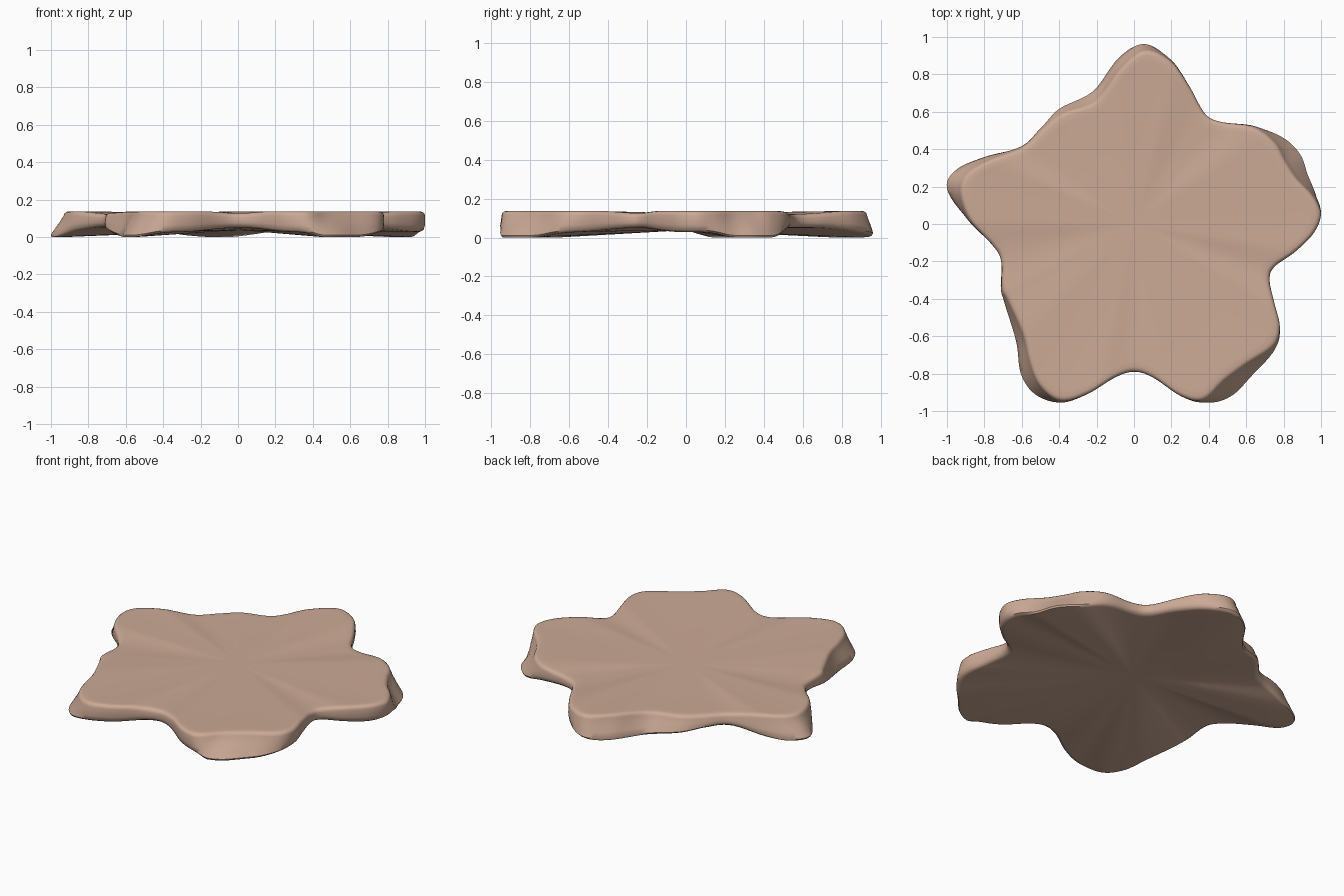
import bpy, bmesh, math
from mathutils import Vector

if "Cube" in bpy.data.objects:
    bpy.data.objects.remove(bpy.data.objects["Cube"])

# Outer silhouette (x, y), going clockwise from the top lobe
outline = [
    (0.06, 0.965), (0.2, 0.88), (0.3, 0.73), (0.38, 0.59), (0.47, 0.545), (0.65, 0.525),
    (0.8, 0.46), (0.89, 0.37), (0.93, 0.26), (0.98, 0.15), (1.0, 0.05), (0.96, -0.05),
    (0.86, -0.15), (0.75, -0.23), (0.725, -0.3), (0.75, -0.42), (0.78, -0.55), (0.76, -0.67),
    (0.64, -0.8), (0.52, -0.92), (0.38, -0.96), (0.25, -0.92), (0.1, -0.82), (0, -0.79),
    (-0.1, -0.82), (-0.25, -0.91), (-0.4, -0.96), (-0.53, -0.91), (-0.605, -0.8),
    (-0.63, -0.63), (-0.695, -0.43), (-0.715, -0.35), (-0.71, -0.2), (-0.76, -0.11),
    (-0.9, 0.03), (-1.0, 0.19), (-0.95, 0.29), (-0.8, 0.36), (-0.6, 0.42), (-0.5, 0.52),
    (-0.4, 0.62), (-0.22, 0.71), (-0.08, 0.89)]
# How far the top rim sits inside the silhouette (sloping flanks)
inset = [.035, .01, 0, 0, 0, .01, .05, .085, .06, .02, 0, 0, 0, 0, 0, 0, 0, .02, .06, .085,
         .02, 0, 0, 0, 0, 0, .015, .05, .075, .05, .025, .01, 0, 0, .015, .07, .06, .035,
         .01, .015, .03, .05, .06]


def spline(pts, i, t):
    n = len(pts)
    a, b, c, d = (pts[(i + k) % n] for k in (-1, 0, 1, 2))
    return 0.5 * (2 * b + (c - a) * t + (2 * a - 5 * b + 4 * c - d) * t * t
                  + (3 * b - a - 3 * c + d) * t ** 3)


def smooth(v):
    v = max(0.0, min(1.0, v))
    return v * v * (3 - 2 * v)


ctrl = [Vector((x, y, s)) for (x, y), s in zip(outline, inset)]
SUB = 6
samples = [spline(ctrl, i, k / SUB) for i in range(len(ctrl)) for k in range(SUB)]
samples.reverse()                                  # counter-clockwise

TOP_C, BOT_C = 0.128, 0.042
bm = bmesh.new()
rings = []
for s in samples:
    r = math.hypot(s.x, s.y)
    u = Vector((s.x, s.y, 0)) / r
    ins = max(0.0, s.z)
    p = smooth(ins / 0.06)                         # flank amount
    zt = 0.125 + 0.016 * smooth((r - 0.7) / 0.2)
    zb = 0.05 * (1 - p) * (1 - 0.45 * smooth((r - 0.75) / 0.25)) + 0.003
    rt, rb = r - ins, r - 0.02 * (1 - p)
    # Cross-section from the underside, round the rim, to the upper face
    prof = [(rb * 0.5, (BOT_C + zb) / 2), (rb - 0.02, zb + 0.001), (rb - 0.005, zb + 0.002),
            (rb + (r - rb) * 0.6, zb + 0.012)]
    for f in (0.35, 0.7):
        prof.append((r + (rt - r) * f, zb + 0.012 + (zt - 0.024 - zb - 0.012) * f))
    for a in (0, 30, 60, 90):
        c, q = math.cos(math.radians(a)), math.sin(math.radians(a))
        prof.append((rt - 0.028 * (1 - c), zt - 0.022 * (1 - q)))
    prof += [(rt - 0.06, zt - 0.001), (rt * 0.5, (TOP_C + zt) / 2)]
    rings.append([bm.verts.new((u.x * d, u.y * d, z)) for d, z in prof])

bottom = bm.verts.new((0, 0, BOT_C))
top = bm.verts.new((0, 0, TOP_C))
n = len(rings)
for i in range(n):
    a, b = rings[i], rings[(i + 1) % n]
    for k in range(len(a) - 1):
        bm.faces.new((a[k], b[k], b[k + 1], a[k + 1]))
    bm.faces.new((bottom, b[0], a[0]))
    bm.faces.new((top, a[-1], b[-1]))
low = min(v.co.z for v in bm.verts)
for v in bm.verts:
    v.co.z -= low
bmesh.ops.recalc_face_normals(bm, faces=bm.faces)

mesh = bpy.data.meshes.new("star_slab")
bm.to_mesh(mesh)
bm.free()
slab = bpy.data.objects.new("star_slab", mesh)
bpy.context.collection.objects.link(slab)

# Single clay colour
clay = bpy.data.materials.new("pale_clay")
clay.diffuse_color = (0.60, 0.40, 0.305, 1)
clay.use_nodes = True
clay.node_tree.nodes["Principled BSDF"].inputs["Base Color"].default_value = clay.diffuse_color
mesh.materials.append(clay)

bpy.context.view_layer.objects.active = slab
slab.select_set(True)
bpy.ops.object.shade_smooth_by_angle(angle=math.radians(50))
